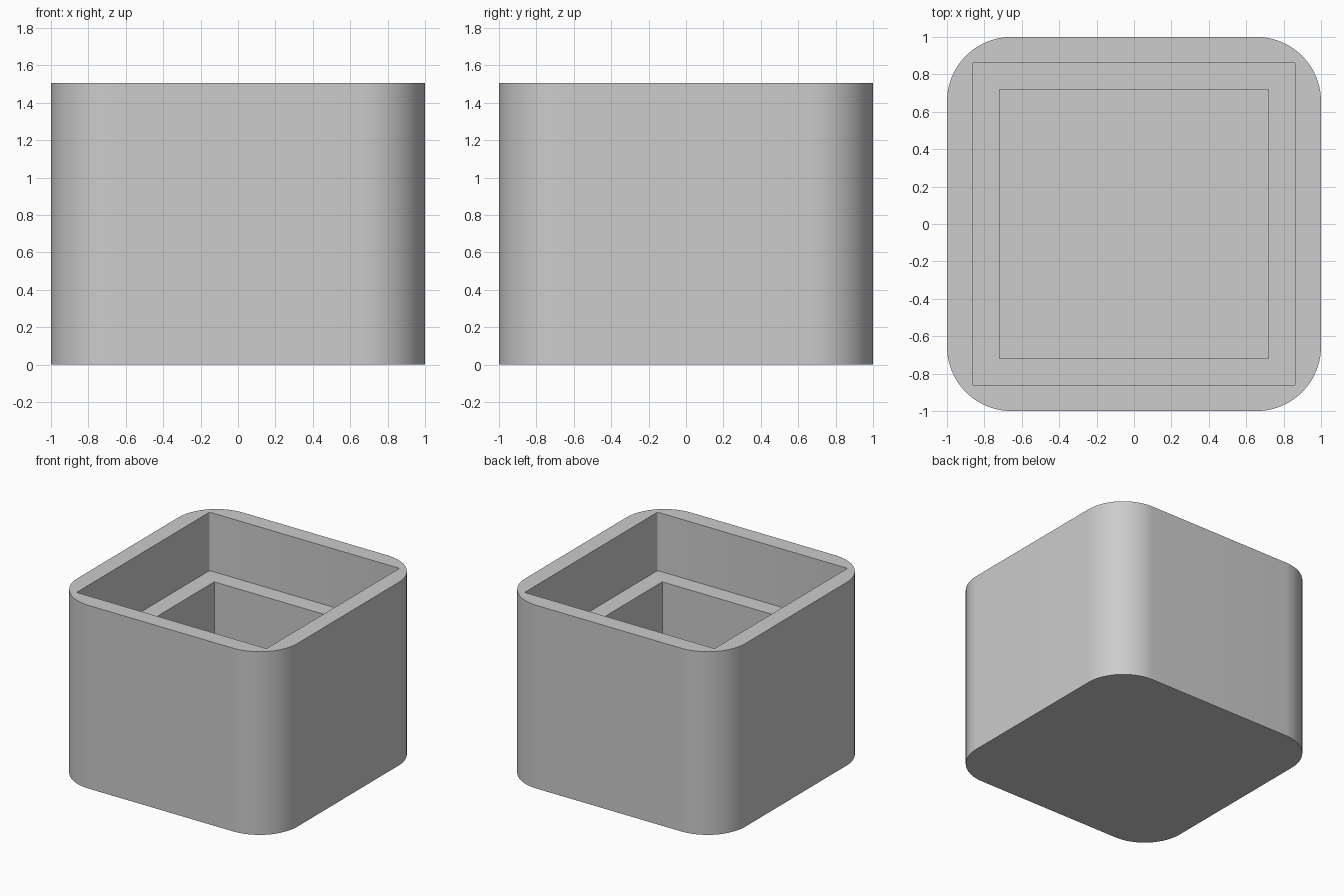
import bpy
import bmesh

HEIGHT = 1.505
LEDGE_Z = 1.025
FLOOR_Z = 0.14

cube = bpy.data.objects.get("Cube")
if cube:
    bpy.data.objects.remove(cube, do_unlink=True)

grey = bpy.data.materials.new("light_grey")
grey.use_nodes = True
colour = (0.604, 0.604, 0.604, 1.0)
grey.diffuse_color = colour
grey.node_tree.nodes["Principled BSDF"].inputs["Base Color"].default_value = colour


def square_block(name, half, bottom, top, radius=0.0, segments=1):
    """Square block with optionally rounded upright edges."""
    bm = bmesh.new()
    bmesh.ops.create_cube(bm, size=1)
    for v in bm.verts:
        v.co.x *= 2 * half
        v.co.y *= 2 * half
        v.co.z = top if v.co.z > 0 else bottom
    if radius:
        upright = [e for e in bm.edges
                   if abs(e.verts[0].co.z - e.verts[1].co.z) > 0.01]
        bmesh.ops.bevel(bm, geom=upright, offset=radius, segments=segments,
                        profile=0.5, affect='EDGES')
    mesh = bpy.data.meshes.new(name)
    bm.to_mesh(mesh)
    bm.free()
    mesh.materials.append(grey)
    obj = bpy.data.objects.new(name, mesh)
    bpy.context.collection.objects.link(obj)
    return obj


# Rounded outer body
body = square_block("box_body", 1.0, 0.0, HEIGHT, radius=0.345, segments=20)

# Wide upper recess and narrower well below its ledge
cutters = [
    square_block("upper_recess_cutter", 0.863, LEDGE_Z, HEIGHT + 0.2,
                 radius=0.01, segments=3),
    square_block("lower_well_cutter", 0.72, FLOOR_Z, HEIGHT + 0.1),
]

bpy.ops.object.select_all(action='DESELECT')
bpy.context.view_layer.objects.active = body
body.select_set(True)
for cutter in cutters:
    cutter.hide_render = True
    mod = body.modifiers.new(cutter.name, 'BOOLEAN')
    mod.operation = 'DIFFERENCE'
    mod.solver = 'EXACT'
    mod.object = cutter
    bpy.ops.object.modifier_apply(modifier=mod.name)
    bpy.data.objects.remove(cutter, do_unlink=True)

# Smooth corners, crisp rims
bpy.ops.object.shade_smooth_by_angle(angle=0.6)
